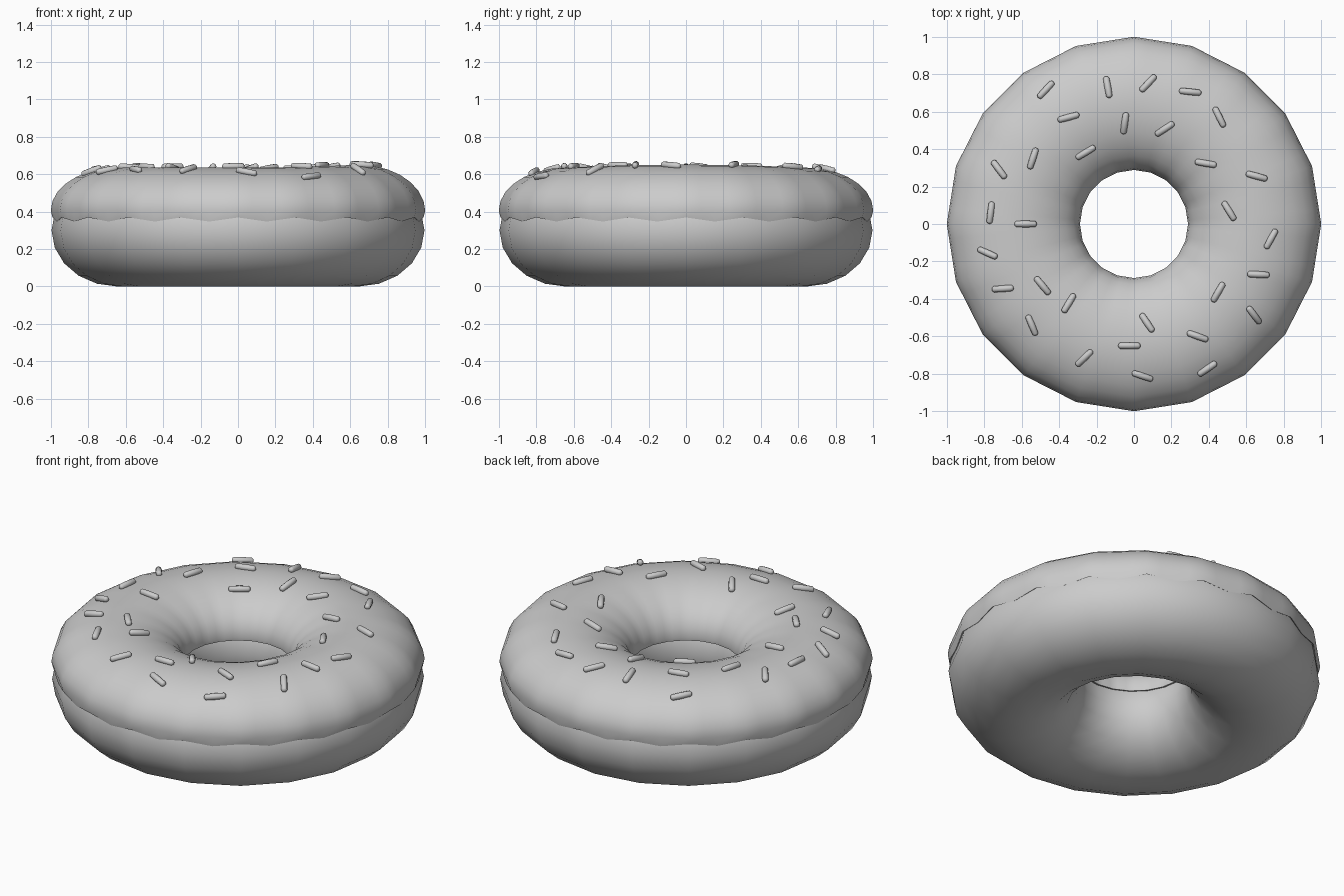
import bpy, bmesh
from math import sin, cos, pi, radians
from mathutils import Vector, Matrix
from mathutils.bvhtree import BVHTree

if "Cube" in bpy.data.objects:
    bpy.data.objects.remove(bpy.data.objects["Cube"])

RING = 0.645      # radius of the ring's centre line
SIDES = 20        # corners seen from above


def add_object(name, bm):
    bmesh.ops.recalc_face_normals(bm, faces=bm.faces[:])
    bm.normal_update()
    mesh = bpy.data.meshes.new(name)
    bm.to_mesh(mesh)
    ob = bpy.data.objects.new(name, mesh)
    bpy.context.collection.objects.link(ob)
    mesh.polygons.foreach_set("use_smooth", [True] * len(mesh.polygons))
    return ob


def lathe(profile, closed, split=1, shape=None):
    """Spin (r, z) points round z; split divides each straight side."""
    bm = bmesh.new()
    n = SIDES * split
    rings = []
    for i in range(n):
        corner = i // split * 2 * pi / SIDES
        a = Vector((cos(corner), sin(corner), 0))
        b = Vector((cos(corner + 2 * pi / SIDES), sin(corner + 2 * pi / SIDES), 0))
        d = a.lerp(b, (i % split) / split)
        ang = i * 2 * pi / n
        ring = []
        for k, (r, z) in enumerate(profile):
            if shape:
                z = shape(k, z, ang)
            ring.append(bm.verts.new((d.x * r, d.y * r, z)))
        rings.append(ring)
    m = len(profile)
    for i in range(n):
        p, q = rings[i], rings[(i + 1) % n]
        for k in range(m if closed else m - 1):
            j = (k + 1) % m
            bm.faces.new((p[k], q[k], q[j], p[j]))
    return bm


# Dough ring
dough = [(RING + 0.352 * cos(k * pi / 10), 0.3 + 0.3 * sin(k * pi / 10)) for k in range(20)]
add_object("dough_ring", lathe(dough, True))

# Icing cap with wavy outer edge, tucked into the dough at both rims
STEPS = 14
icing = [(0.965, 0.375), (0.992, 0.358)]
icing += [(RING + 0.356 * cos(k * pi / STEPS), 0.405 + 0.23 * sin(k * pi / STEPS))
          for k in range(STEPS + 1)]
icing += [(0.292, 0.385), (0.32, 0.395)]


def icing_shape(k, z, ang):
    if k < 2:
        return z + 0.011 * cos(ang * SIDES)
    return z + 0.016 * max(0, cos(ang)) ** 2 * max(0, (z - 0.45) / 0.185)


bm = lathe(icing, False, 4, icing_shape)
cap = add_object("icing", bm)
surface = BVHTree.FromBMesh(bm)
bm.free()
bpy.context.view_layer.objects.active = cap
cap.select_set(True)
bpy.ops.object.shade_smooth_by_angle(angle=radians(50))

# Sprinkles: x, y, heading in degrees
SPOTS = [
    (-.47, .715, 50), (-.14, .73, 100), (.075, .75, 48), (.30, .705, -5),
    (.455, .57, -65), (-.35, .57, 15), (-.05, .54, 83), (.165, .51, 35),
    (-.26, .385, 32), (-.54, .35, 72), (-.72, .29, -52), (.385, .325, -8),
    (.655, .255, -15), (-.765, .06, 83), (-.58, 0, 0), (.51, .07, -57),
    (.73, -.08, 60), (-.78, -.155, -20), (-.70, -.345, 5), (-.49, -.33, -50),
    (-.35, -.425, 58), (-.545, -.54, -68), (.665, -.27, -3), (.45, -.365, 60),
    (.64, -.485, -52), (.07, -.53, -57), (.34, -.6, -20), (-.025, -.65, 0),
    (-.265, -.715, 45), (.045, -.81, -22), (.39, -.77, 38)]

# One shared capsule along x: a ball stretched at both ends
bm = bmesh.new()
bmesh.ops.create_uvsphere(bm, u_segments=10, v_segments=8, radius=0.018,
                          matrix=Matrix.Rotation(pi / 2, 4, 'Y'))
for v in bm.verts:
    if abs(v.co.x) > 1e-4:
        v.co.x += 0.042 if v.co.x > 0 else -0.042
first = add_object("sprinkle", bm)
bm.free()

for i, (x, y, deg) in enumerate(SPOTS):
    ob = first if i == 0 else bpy.data.objects.new("sprinkle", first.data)
    if i:
        bpy.context.collection.objects.link(ob)
    # Lay each sprinkle along the slope of the icing
    hit, up, _, _ = surface.ray_cast(Vector((x, y, 2)), Vector((0, 0, -1)))
    if up.z < 0:
        up = -up
    flat = Vector((cos(radians(deg)), sin(radians(deg)), 0))
    side = up.cross(flat).normalized()
    along = side.cross(up).normalized()
    rot = Matrix((along, side, up)).transposed().to_4x4()
    ob.matrix_world = Matrix.Translation(hit + up * 0.008) @ rot
